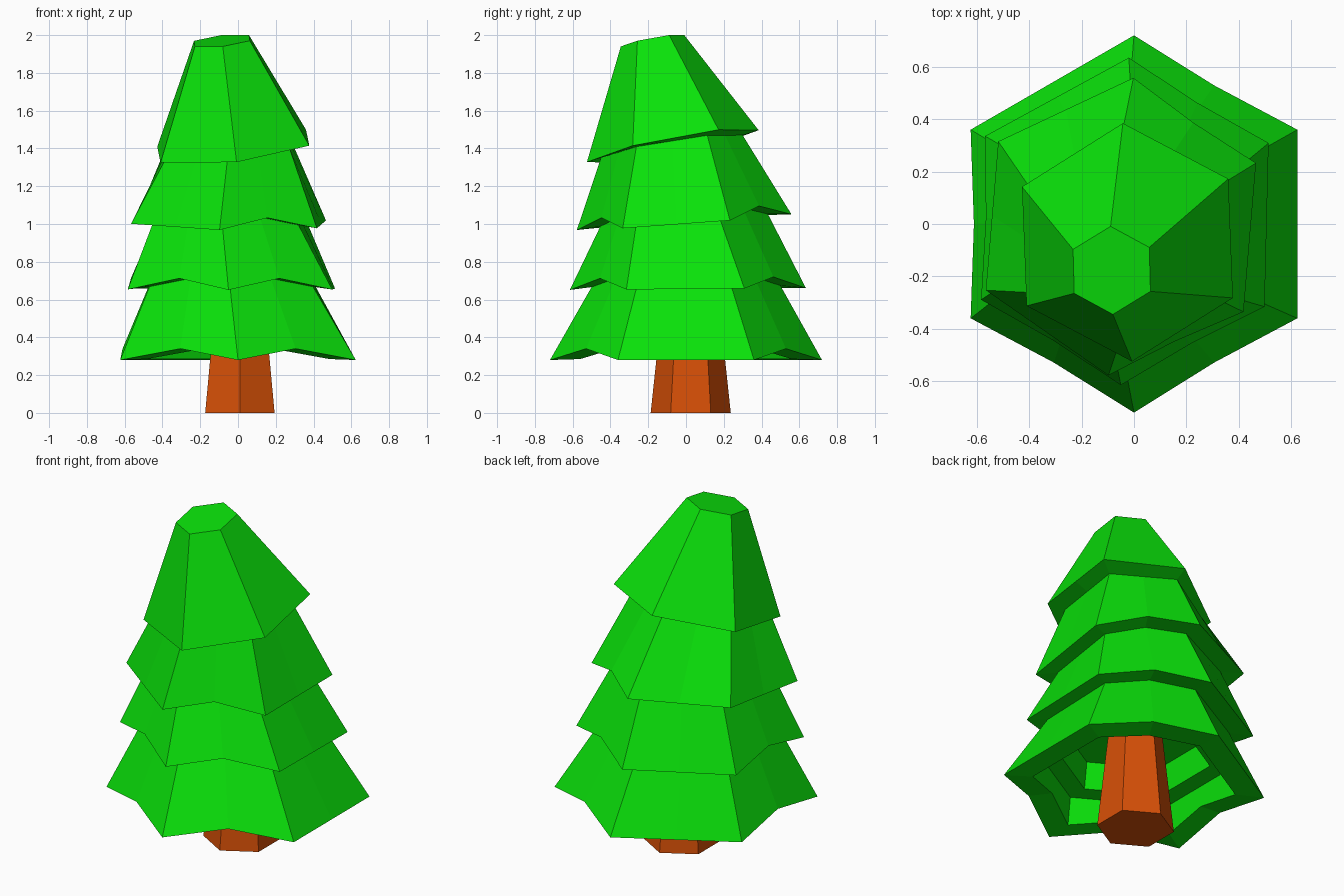
import bpy, bmesh, math

cube = bpy.data.objects.get("Cube")
if cube:
    bpy.data.objects.remove(cube, do_unlink=True)


def material(name, rgb):
    mat = bpy.data.materials.new(name)
    mat.use_nodes = True
    mat.diffuse_color = (*rgb, 1)
    mat.node_tree.nodes["Principled BSDF"].inputs["Base Color"].default_value = (*rgb, 1)
    return mat


def hex_ring(bm, centre, radius, twist=0, tilt=(0, 0), notched=(), lift=0.06):
    """Clockwise hexagon with side midpoints; notched sides have theirs raised."""
    cx, cy, cz = centre
    corners = []
    for i in range(6):
        angle = math.radians(60 * i + twist)
        dx, dy = radius * math.sin(angle), radius * math.cos(angle)
        corners.append((cx + dx, cy + dy, cz + dx * tilt[0] + dy * tilt[1]))
    ring = []
    for i, a in enumerate(corners):
        b = corners[(i + 1) % 6]
        x, y, z = [(p + q) / 2 for p, q in zip(a, b)]
        if i in notched:
            x, y, z = cx + (x - cx) * 0.98, cy + (y - cy) * 0.98, z + lift
        ring += [bm.verts.new(a), bm.verts.new((x, y, z))]
    return ring


def loft(bm, rings):
    for low, up in zip(rings, rings[1:]):
        for i in range(len(low)):
            j = (i + 1) % len(low)
            bm.faces.new((low[i], up[i], up[j], low[j]))


def finish(bm, name, mat):
    mesh = bpy.data.meshes.new(name)
    bm.to_mesh(mesh)
    bm.free()
    mesh.materials.append(mat)
    obj = bpy.data.objects.new(name, mesh)
    bpy.context.collection.objects.link(obj)
    return obj


green = material("leaf green", (0.003, 0.76, 0.003))
brown = material("bark orange brown", (0.68, 0.08, 0.002))

# Foliage: stepped hollow underside, then each tier a rim followed by a sloping wall
BACK_RIGHT, RIGHT, FRONT_RIGHT, FRONT_LEFT, LEFT, BACK_LEFT = range(6)
wavy = (BACK_RIGHT, FRONT_RIGHT, FRONT_LEFT, LEFT)
partly_wavy = (BACK_RIGHT, FRONT_RIGHT)
bm = bmesh.new()
rings = [
    # underside steps, from the ceiling down
    hex_ring(bm, (0, 0, 0.61), 0.40),
    hex_ring(bm, (0, 0, 0.45), 0.42),
    hex_ring(bm, (0, 0, 0.45), 0.54),
    # bottom tier
    hex_ring(bm, (0, 0, 0.285), 0.56, notched=wavy, lift=0.045),
    hex_ring(bm, (0, 0, 0.28), 0.72, notched=wavy),
    # second tier
    hex_ring(bm, (-0.03, 0, 0.67), 0.50, 1.4, (0, 0.008), wavy, 0.045),
    hex_ring(bm, (-0.035, 0.01, 0.656), 0.625, 1.4, (0, 0.008), wavy),
    # third tier
    hex_ring(bm, (-0.045, -0.01, 1.02), 0.445, 4.8, (-0.018, 0.075), partly_wavy, 0.045),
    hex_ring(bm, (-0.05, -0.01, 1.01), 0.57, 4.8, (-0.018, 0.075), partly_wavy),
    # top tier
    hex_ring(bm, (-0.055, -0.075, 1.41), 0.375, 0, (0.09, 0.16)),
    hex_ring(bm, (-0.025, -0.07, 1.412), 0.455, -2.2, (0.107, 0.19)),
    hex_ring(bm, (-0.085, -0.177, 1.97), 0.168, -1.5, (0.1, 0.18)),
]
loft(bm, rings)
bm.faces.new(rings[0])
bm.faces.new(reversed(rings[-1]))
finish(bm, "foliage", green)

# Trunk: tapered hexagonal prism
bm = bmesh.new()
rings = [hex_ring(bm, (0.01, 0.025, 0), 0.212), hex_ring(bm, (0.01, 0.025, 0.61), 0.147)]
loft(bm, rings)
bm.faces.new(rings[0])
bm.faces.new(reversed(rings[1]))
finish(bm, "trunk", brown)
